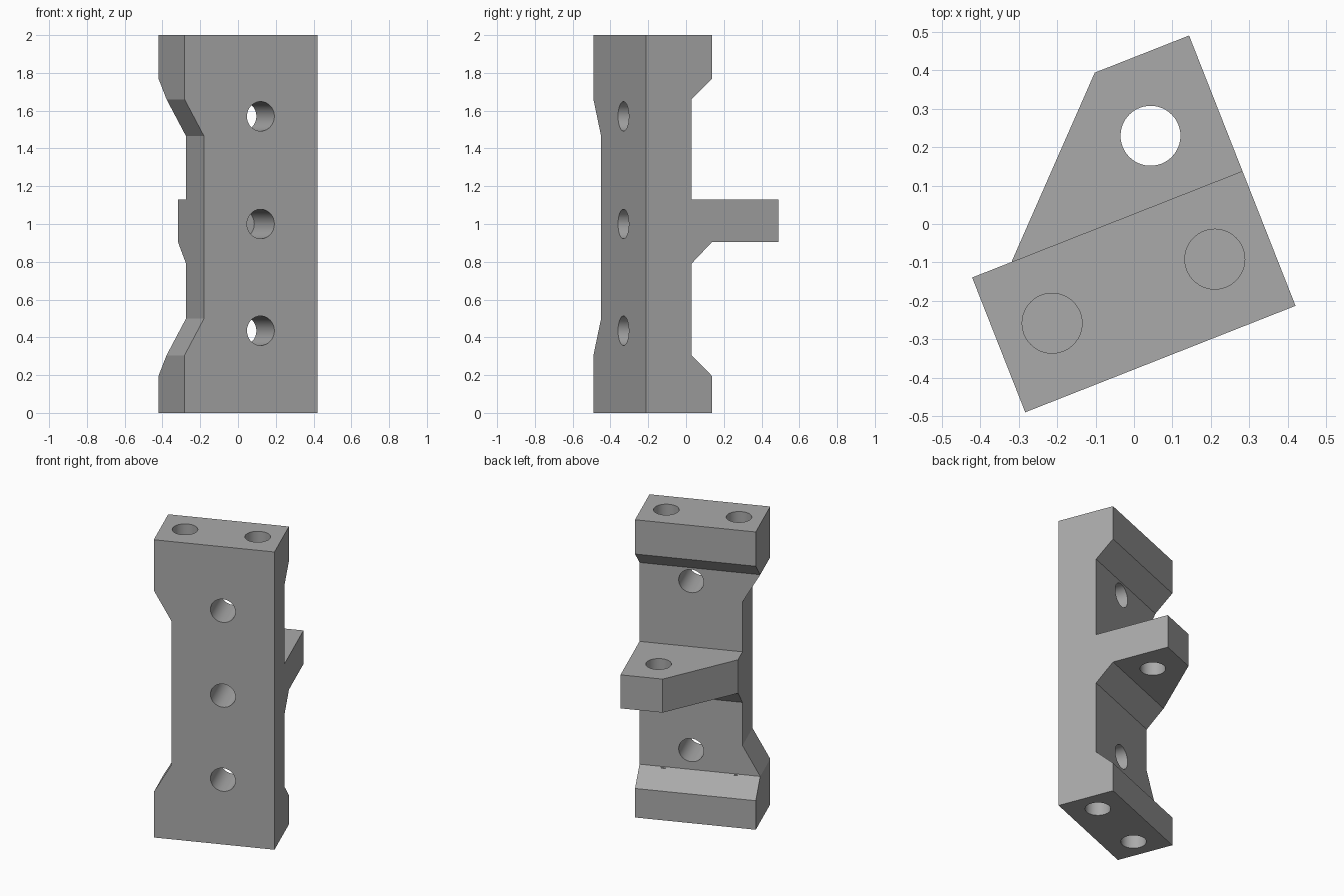
import bpy, bmesh, math
from mathutils import Matrix, Vector

cube = bpy.data.objects.get("Cube")
if cube:
    bpy.data.objects.remove(cube, do_unlink=True)

# Bracket frame: u along the front face, v towards the back, z up
ANGLE = math.radians(21.5)
FRAME = Matrix.Translation((-0.283, -0.49, 0)) @ Matrix.Rotation(ANGLE, 4, 'Z')
W, PLATE, BLOCK, REACH, H = 0.756, 0.26, 0.377, 0.756, 2.0
NOTCH, R = 0.111, 0.078

grey = bpy.data.materials.new("machined_grey")
grey.use_nodes = True
COLOUR = (0.4, 0.4, 0.4, 1)
grey.diffuse_color = COLOUR
grey.node_tree.nodes["Principled BSDF"].inputs["Base Color"].default_value = COLOUR


def prism(name, points, sweep):
    """Sweep a closed 3D outline along a vector."""
    bm = bmesh.new()
    face = bm.faces.new([bm.verts.new(p) for p in points])
    top = bmesh.ops.extrude_face_region(bm, geom=[face])["geom"]
    moved = [g for g in top if isinstance(g, bmesh.types.BMVert)]
    bmesh.ops.translate(bm, verts=moved, vec=sweep)
    bmesh.ops.recalc_face_normals(bm, faces=bm.faces)
    mesh = bpy.data.meshes.new(name)
    bm.to_mesh(mesh)
    bm.free()
    mesh.materials.append(grey)
    obj = bpy.data.objects.new(name, mesh)
    bpy.context.collection.objects.link(obj)
    obj.matrix_world = FRAME
    return obj


def cylinder(name, start, sweep):
    """Round cutter of the common hole radius."""
    turn = Vector(sweep).to_track_quat('Z', 'Y')
    ring = [Vector(start) + turn @ Vector((R * math.cos(a), R * math.sin(a), 0))
            for a in (math.tau * i / 48 for i in range(48))]
    return prism(name, ring, sweep)


# Body: side outline with end blocks and the gusseted tab, swept across the width
outline = [(0, 0), (BLOCK, 0), (BLOCK, 0.195), (PLATE, 0.305), (PLATE, 0.79),
           (BLOCK, 0.905), (REACH, 0.905), (REACH, 1.13), (PLATE, 1.13),
           (PLATE, 1.66), (BLOCK, 1.77), (BLOCK, H), (0, H)]
bracket = prism("bracket_body", [(0, v, z) for v, z in outline], (W, 0, 0))

# Side notch with sloping ends, and the slanted corner of the tab
notch = [(-0.2, 0.305), (0, 0.305), (NOTCH, 0.5), (NOTCH, 1.465), (0, 1.66), (-0.2, 1.66)]
cutters = [
    prism("notch_cutter", [(u, -0.1, z) for u, z in notch], (0, 1.2, 0)),
    prism("tab_corner_cutter",
          [(u, v, 0.8) for u, v in [(NOTCH, 0.378), (0.592, 0.855), (-0.1, 0.855), (-0.1, 0.378)]],
          (0, 0, 0.5)),
    cylinder("tab_hole_cutter", (0.567, 0.55, 0.7), (0, 0, 0.6)),
]

# Front holes: outer two go through, the middle one is blind
for z, depth in ((0.435, 0.5), (1.0, 0.29), (1.57, 0.5)):
    cutters.append(cylinder("front_hole_cutter", (0.433, -0.1, z), (0, depth + 0.1, 0)))

# Blind holes in both ends
DEPTH = 0.3
for u in (0.15, 0.605):
    cutters.append(cylinder("bottom_hole_cutter", (u, 0.19, -0.1), (0, 0, DEPTH + 0.1)))
    cutters.append(cylinder("top_hole_cutter", (u, 0.19, H + 0.1), (0, 0, -DEPTH - 0.1)))

bpy.context.view_layer.objects.active = bracket
for cutter in cutters:
    mod = bracket.modifiers.new(cutter.name, 'BOOLEAN')
    mod.operation = 'DIFFERENCE'
    mod.solver = 'EXACT'
    mod.object = cutter
    bpy.ops.object.modifier_apply(modifier=mod.name)
    bpy.data.objects.remove(cutter, do_unlink=True)

# Smooth hole walls, sharp edges elsewhere
bpy.ops.object.select_all(action='DESELECT')
bracket.select_set(True)
bpy.ops.object.shade_smooth_by_angle(angle=math.radians(25))
